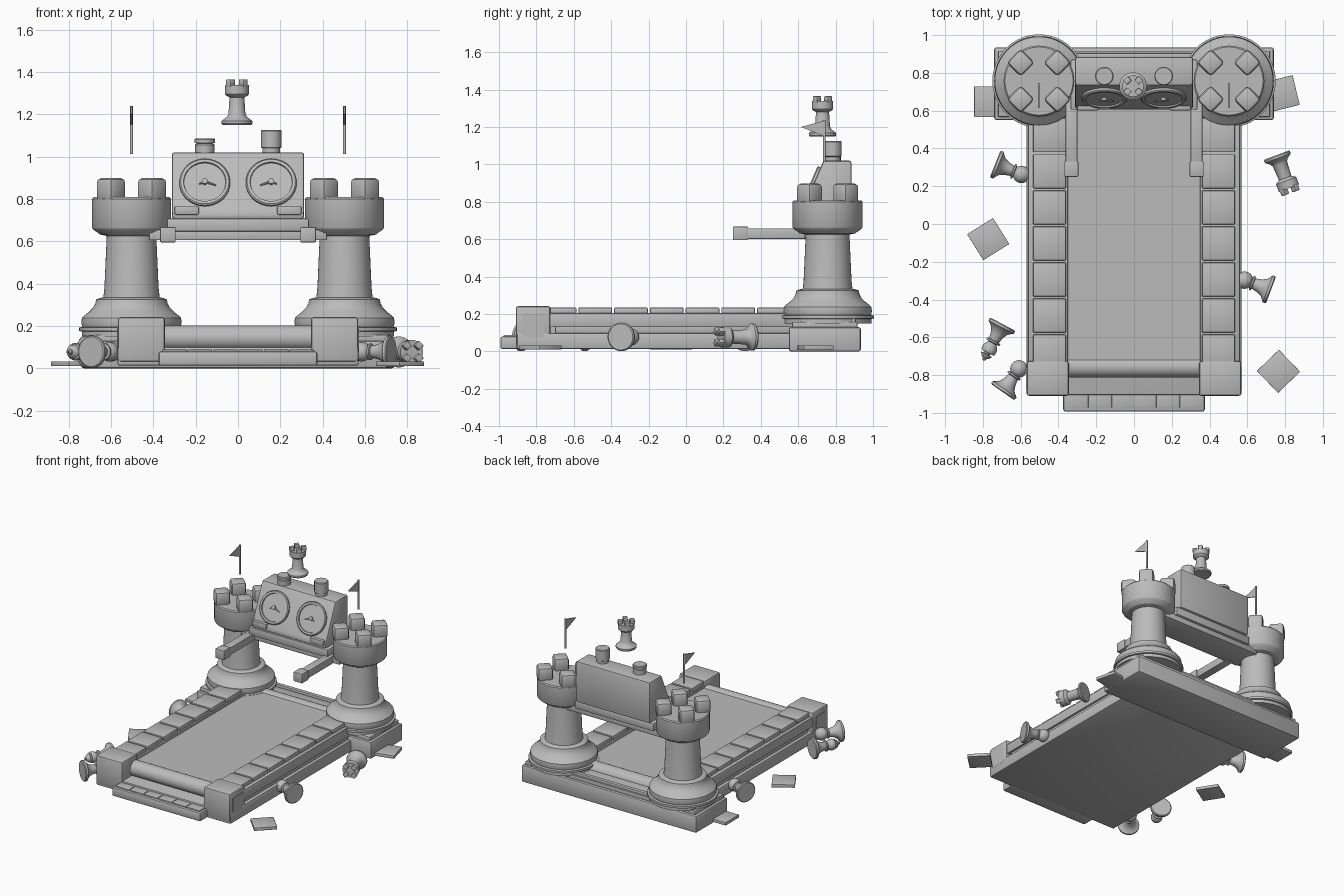
import bpy, bmesh, math
from mathutils import Vector, Matrix

if "Cube" in bpy.data.objects:
    bpy.data.objects.remove(bpy.data.objects["Cube"])

grey = bpy.data.materials.new("stone grey")
grey.diffuse_color = (0.5, 0.5, 0.5, 1)
grey.use_nodes = True
grey.node_tree.nodes["Principled BSDF"].inputs["Base Color"].default_value = grey.diffuse_color


def finish(name, bm, matrix=None):
    """Turn a bmesh into a shaded object."""
    bmesh.ops.recalc_face_normals(bm, faces=bm.faces[:])
    if matrix:
        bm.transform(matrix)
    me = bpy.data.meshes.new(name)
    bm.to_mesh(me)
    bm.free()
    me.materials.append(grey)
    for p in me.polygons:
        p.use_smooth = True
    me.set_sharp_from_angle(angle=math.radians(32))
    ob = bpy.data.objects.new(name, me)
    bpy.context.collection.objects.link(ob)
    return ob


def add_cube(bm, center, size, turn=0, bevel=0):
    part = bmesh.new()
    bmesh.ops.create_cube(part, size=1)
    part.transform(Matrix.Diagonal((*size, 1)))
    if bevel:
        bmesh.ops.bevel(part, geom=part.edges[:], offset=bevel, segments=2,
                        profile=0.5, affect='EDGES')
    part.transform(Matrix.Translation(center) @ Matrix.Rotation(turn, 4, 'Z'))
    tmp = bpy.data.meshes.new("tmp")
    part.to_mesh(tmp)
    part.free()
    bm.from_mesh(tmp)
    bpy.data.meshes.remove(tmp)


def box(name, x, y, z, bevel=0.008, turn=0):
    bm = bmesh.new()
    add_cube(bm, Vector((sum(x), sum(y), sum(z))) / 2,
             (abs(x[1] - x[0]), y[1] - y[0], z[1] - z[0]), math.radians(turn), bevel)
    return finish(name, bm)


def prism(name, pts, x0, x1, bevel=0):
    """Extrude a (y, z) outline along x."""
    bm = bmesh.new()
    f = bm.faces.new([bm.verts.new((x0, y, z)) for y, z in pts])
    r = bmesh.ops.extrude_face_region(bm, geom=[f])
    bmesh.ops.translate(bm, vec=(x1 - x0, 0, 0),
                        verts=[v for v in r['geom'] if isinstance(v, bmesh.types.BMVert)])
    if bevel:
        bmesh.ops.bevel(bm, geom=bm.edges[:], offset=bevel, segments=2,
                        profile=0.5, affect='EDGES')
    return finish(name, bm)


def lathe(name, prof, loc, axis=(0, 0, 1), n=48, merlons=None):
    """Revolve a (radius, height) profile; merlons = (offset, size, z0, z1, bevel)."""
    bm = bmesh.new()
    rings = [[bm.verts.new((r * math.cos(i * math.tau / n), r * math.sin(i * math.tau / n), h))
              for i in range(n)] for r, h in prof]
    for a, b in zip(rings, rings[1:]):
        for i in range(n):
            bm.faces.new((a[i], a[(i + 1) % n], b[(i + 1) % n], b[i]))
    bm.faces.new(rings[0])
    bm.faces.new(rings[-1])
    if merlons:
        o, s, z0, z1, bev = merlons
        for sx in (-1, 1):
            for sy in (-1, 1):
                add_cube(bm, (sx * o, sy * o, (z0 + z1) / 2), (s, s, z1 - z0), math.pi / 4, bev)
    m = Matrix.Translation(loc) @ Vector(axis).to_track_quat('Z', 'Y').to_matrix().to_4x4()
    return finish(name, bm, m)


# Running deck, belt and rollers
box("deck", (-.57, .57), (-.905, .62), (.012, .1), .01)
box("deck_middle", (-.545, .545), (-.7, .6), (.09, .165), .008)
box("belt", (-.35, .35), (-.75, .72), (.1, .19), 0)
for nm, y in (("front_roller", -.755), ("rear_roller", .72)):
    lathe(nm, [(.058, 0), (.058, .71)], (-.355, y, .145), (1, 0, 0), 32)

# Rails with stone tiles and front corner blocks
for s, side in ((-1, "left"), (1, "right")):
    box(side + "_rail", (s * .35, s * .56), (-.75, .6), (.13, .205), .006)
    for i in range(7):
        yc = .47 - .191 * i
        box(f"{side}_rail_tile_{i + 1}", (s * .36, s * .535), (yc - .09, yc + .09), (.195, .235), .007)
    box(side + "_corner_block", (s * .345, s * .567), (-.91, -.725), (.03, .242), .012)
    box(side + "_corner_panel", (s * .56, s * .571), (-.875, -.76), (.075, .2), 0)

# Front step with paving
box("front_step", (-.375, .375), (-.993, -.86), (.012, .08), .012)
for i in range(6):
    x = -.36 + .12 * i
    box(f"step_tile_{i + 1}", (x + .002, x + .118), (-.975, -.875), (.07, .088), .003)

# Rear base
box("rear_base", (-.74, .74), (.55, .935), (0, .13), .012)
box("rear_plinth", (-.72, .72), (.567, .917), (.125, .158), .006)
box("rear_rim", (-.7, .7), (.875, .905), (.15, .178), .006)

# Towers with flags
tower = [(.235, .15), (.235, .174), (.247, .176), (.247, .192), (.232, .196), (.237, .215),
         (.234, .238), (.222, .25), (.2, .267), (.182, .285), (.171, .305), (.167, .325),
         (.15, .332), (.133, .335), (.128, .38), (.117, .625), (.15, .632), (.156, .638),
         (.182, .656), (.187, .665), (.187, .8), (.18, .808)]
for s, side in ((-1, "left"), (1, "right")):
    lathe(side + "_tower", tower, (s * .503, .757, 0), n=64, merlons=(.097, .105, .79, .898, .02))
    lathe(side + "_flag_pole", [(.007, 0), (.007, .225)], (s * .503, .74, 1.013), n=12)
    prism(side + "_flag", [(.74, 1.235), (.74, 1.15), (.615, 1.2)], s * .503 - .004, s * .503 + .004)

# Console between the towers
prism("console", [(.612, .705), (.612, .735), (.735, 1.02), (.885, 1.02), (.885, .705)],
      -.312, .312, .012)
box("console_tray", (-.335, .335), (.605, .87), (.645, .707), .008)
box("console_crossbar", (-.42, .42), (.63, .85), (.605, .655), .006)

# Dials on the sloping face
slope = math.atan2(.123, .285)
normal = Vector((0, -math.cos(slope), math.sin(slope)))
up = Vector((0, math.sin(slope), math.cos(slope)))
for s, side in ((-1, "left"), (1, "right")):
    c = Vector((s * .157, .673, .875))
    lathe(side + "_dial", [(.12, -.01), (.12, .012), (.114, .018), (.1, .018), (.098, .01)], c, normal)
    lathe(side + "_dial_hub", [(.014, 0), (.014, .024), (.009, .027)], c, normal, 16)
    for ang, ln in ((-20, .055), (205, .03)):
        a = math.radians(ang if s < 0 else 180 - ang)
        d = Vector((math.cos(a), 0, 0)) + up * math.sin(a)
        lathe(side + "_dial_hand", [(.006, 0), (.003, ln)], c + normal * .017, d, 8)
    # knobs on top
    h = .065 if s < 0 else .105
    lathe(side + "_knob", [(.046, -.01), (.046, h - .03), (.042, h - .026), (.036, h - .024),
                           (.049, h - .02), (.049, h - .004), (.044, h)] if s < 0 else
          [(.042, -.01), (.042, .02), (.049, .024), (.049, h - .004), (.045, h)],
          (s * .157, .783, 1.02), n=32)
    box(side + "_button", (s * .185, s * .3), (.602, .64), (.725, .765), .006)
    # handle arms
    box(side + "_arm", (s * .3, s * .362), (.29, .66), (.602, .658), .003)
    box(side + "_grip", (s * .295, s * .368), (.25, .332), (.595, .667), .004)

# Chess pieces: one floating, others lying beside the deck
rook = [(.068, 0), (.073, .006), (.073, .018), (.06, .028), (.047, .038), (.04, .052), (.035, .13),
        (.05, .138), (.057, .146), (.057, .188)]
rook_top = (.03, .032, .18, .215, .004)
lathe("floating_rook", rook, (-.005, .73, 1.15), n=32, merlons=rook_top)
lathe("fallen_rook", rook, (.755, .365, .077), (.35, -.94, 0), 32, rook_top)

foot = [(.07, 0), (.076, .005), (.076, .018), (.064, .026), (.048, .04), (.036, .065), (.029, .098),
        (.04, .102), (.04, .11), (.022, .114)]
ball = [(.046 * math.cos(math.radians(t)), .15 + .046 * math.sin(math.radians(t)))
        for t in range(-55, 90, 12)]
for i, (loc, ax) in enumerate((((.725, -.35, .078), (-.93, .35, 0)),
                               ((-.735, .318, .078), (.93, -.37, 0)),
                               ((-.695, -.89, .078), (.57, .82, 0)))):
    lathe(f"fallen_pawn_{i + 1}", foot + ball, loc, ax, 32)
head = [(.03, .122), (.04, .14), (.041, .158), (.037, .17), (.016, .172), (.016, .179),
        (.033, .181), (.024, .195), (.012, .204), (.01, .212), (.003, .218)]
lathe("fallen_bishop", foot + head, (-.695, -.53, .078), (-.47, -.88, 0), 32)

# Loose paving slabs on the ground
for i, (x, y, t) in enumerate(((-.765, .648, 0), (.78, .69, 14), (-.772, -.08, 32), (.765, -.78, 44))):
    box(f"loose_slab_{i + 1}", (x - .081, x + .081), (y - .081, y + .081), (.01, .033), .002, t)
